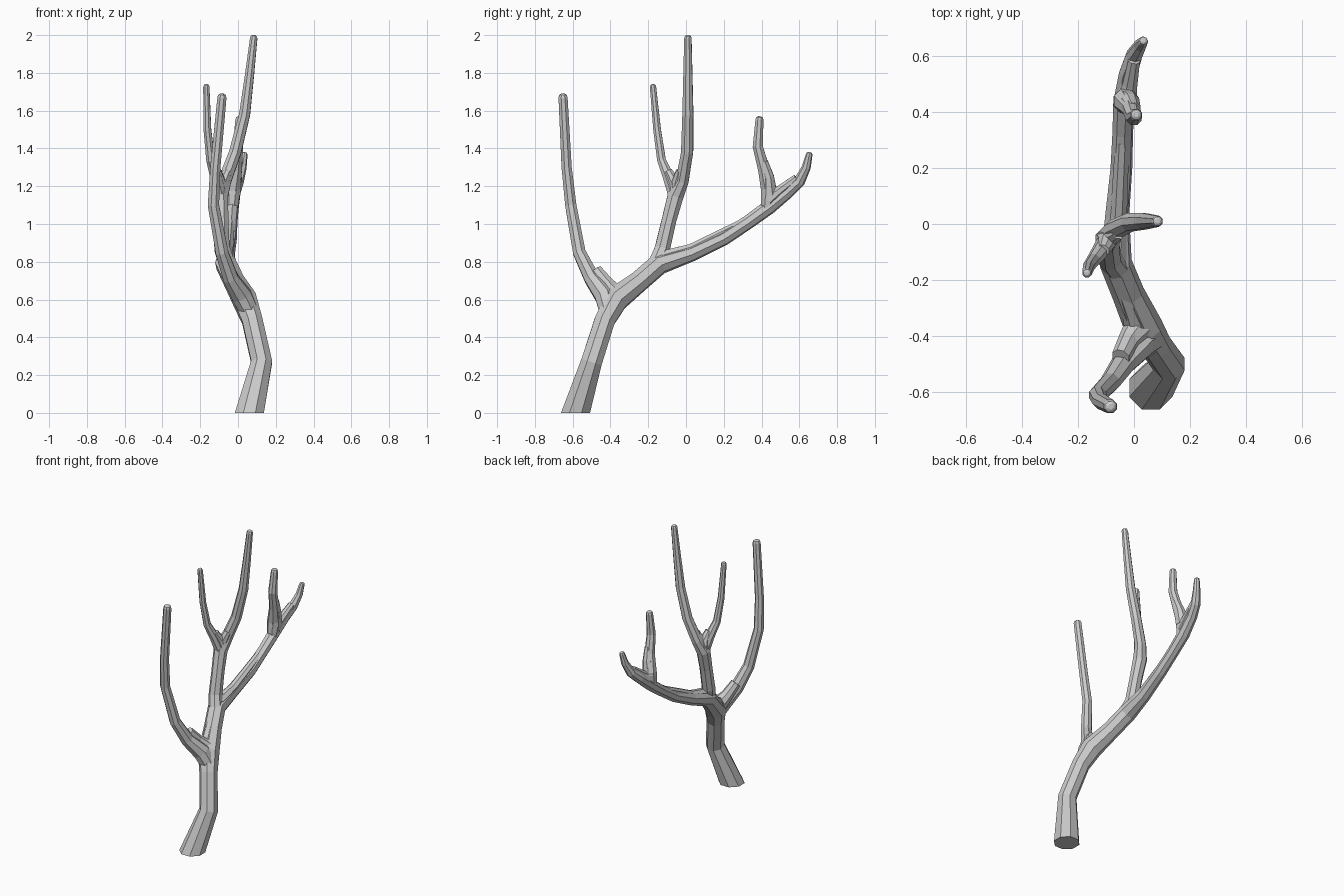
import bpy, bmesh, math
from mathutils import Vector

SIDES = 8


def tube(name, pts, flat_base=False, round_tip=True):
    """Faceted tapering limb through (x, y, z, radius) points."""
    c = [Vector(p[:3]) for p in pts]
    r = [p[3] for p in pts]
    if round_tip:                      # small domed end
        d = (c[-1] - c[-2]).normalized()
        end, re = c[-1], r[-1]
        c[-1] = end - d * re * 0.8
        c.append(end - d * re * 0.25)
        r.append(re * 0.8)
        c.append(end)
        r.append(re * 0.4)
    n = len(c)
    bm = bmesh.new()
    rings = []
    u = Vector((1, 0, 0))
    for i in range(n):
        a = (c[i] - c[i - 1]).normalized() if i > 0 else Vector()
        b = (c[i + 1] - c[i]).normalized() if i < n - 1 else Vector()
        t = (a + b).normalized()
        if i == 0 and flat_base:
            t = Vector((0, 0, 1))
        u = (u - t * u.dot(t)).normalized()
        v = t.cross(u)
        ring = []
        for k in range(SIDES):
            w = 2 * math.pi * (k + 0.5) / SIDES
            ring.append(bm.verts.new(c[i] + (u * math.cos(w) + v * math.sin(w)) * r[i] * 1.04))
        rings.append(ring)
    for p, q in zip(rings, rings[1:]):
        for k in range(SIDES):
            j = (k + 1) % SIDES
            bm.faces.new((p[k], p[j], q[j], q[k]))
    bm.faces.new(rings[0][::-1])
    bm.faces.new(rings[-1])
    bmesh.ops.recalc_face_normals(bm, faces=bm.faces)
    me = bpy.data.meshes.new(name)
    bm.to_mesh(me)
    bm.free()
    ob = bpy.data.objects.new(name, me)
    bpy.context.collection.objects.link(ob)
    return ob


# Trunk running on into the long side limb
trunk = tube("branch", [
    (.06, -.585, 0, .08), (.125, -.50, .27, .058), (.075, -.43, .49, .056),
    (.035, -.37, .60, .066), (-.02, -.25, .695, .056), (-.065, -.14, .79, .056),
    (-.06, .03, .845, .042), (-.045, .20, .925, .038), (-.04, .33, 1.01, .036),
    (-.035, .44, 1.09, .038), (-.02, .54, 1.17, .033), (0, .60, 1.225, .030),
    (.022, .637, 1.30, .023), (.035, .655, 1.38, .017)], flat_base=True)

parts = [
    # Low left limb
    tube("left_limb", [
        (.06, -.41, .54, .05), (.02, -.43, .62, .055), (-.04, -.50, .715, .042), (-.085, -.565, .85, .035),
        (-.13, -.61, 1.10, .031), (-.12, -.632, 1.30, .028), (-.083, -.652, 1.69, .025)]),
    # Central limb and its tall right fork
    tube("tall_limb", [
        (-.05, -.17, .76, .045), (-.085, -.125, .87, .042), (-.09, -.09, 1.02, .040),
        (-.095, -.055, 1.15, .044), (-.07, -.02, 1.23, .036), (-.015, .006, 1.38, .033),
        (.035, .01, 1.58, .030), (.06, .01, 1.78, .025), (.085, .01, 2.0, .020)]),
    # Short left fork
    tube("short_fork", [
        (-.095, -.06, 1.15, .035), (-.115, -.09, 1.24, .031), (-.145, -.13, 1.34, .024),
        (-.162, -.153, 1.5, .021), (-.168, -.176, 1.74, .017)]),
    # Upturned twig on the side limb
    tube("upturned_twig", [
        (-.035, .43, 1.08, .036), (-.03, .44, 1.18, .044), (-.01, .412, 1.29, .032),
        (0, .380, 1.41, .028), (.008, .39, 1.57, .022)]),
]

# Stepped bark ridges running out from each crotch
ridges = [
    [(.02, -.37, .62, .055), (-.02, -.42, .685, .038), (-.048, -.475, .755, .032)],
    [(.02, -.37, .62, .055), (-.005, -.31, .675, .040), (-.035, -.235, .733, .033)],
    [(-.065, -.12, .82, .04), (-.055, .03, .866, .031), (-.042, .295, 1.00, .026)],
    [(-.03, .44, 1.13, .04), (-.015, .50, 1.178, .028), (0, .585, 1.243, .022)],
    [(-.03, .44, 1.16, .045), (-.012, .435, 1.25, .032), (0, .41, 1.33, .024)],
    [(-.095, -.05, 1.17, .04), (-.095, -.062, 1.22, .032), (-.11, -.094, 1.28, .022)],
    [(-.095, -.05, 1.17, .04), (-.08, -.045, 1.22, .032), (-.055, -.03, 1.28, .024)],
]
parts += [tube("bark_ridge", p, round_tip=False) for p in ridges]

# Fuse everything into one skin
bpy.context.view_layer.objects.active = trunk
for p in parts:
    m = trunk.modifiers.new("fuse", 'BOOLEAN')
    m.operation = 'UNION'
    m.solver = 'EXACT'
    m.object = p
    bpy.ops.object.modifier_apply(modifier=m.name)
    bpy.data.objects.remove(p)
